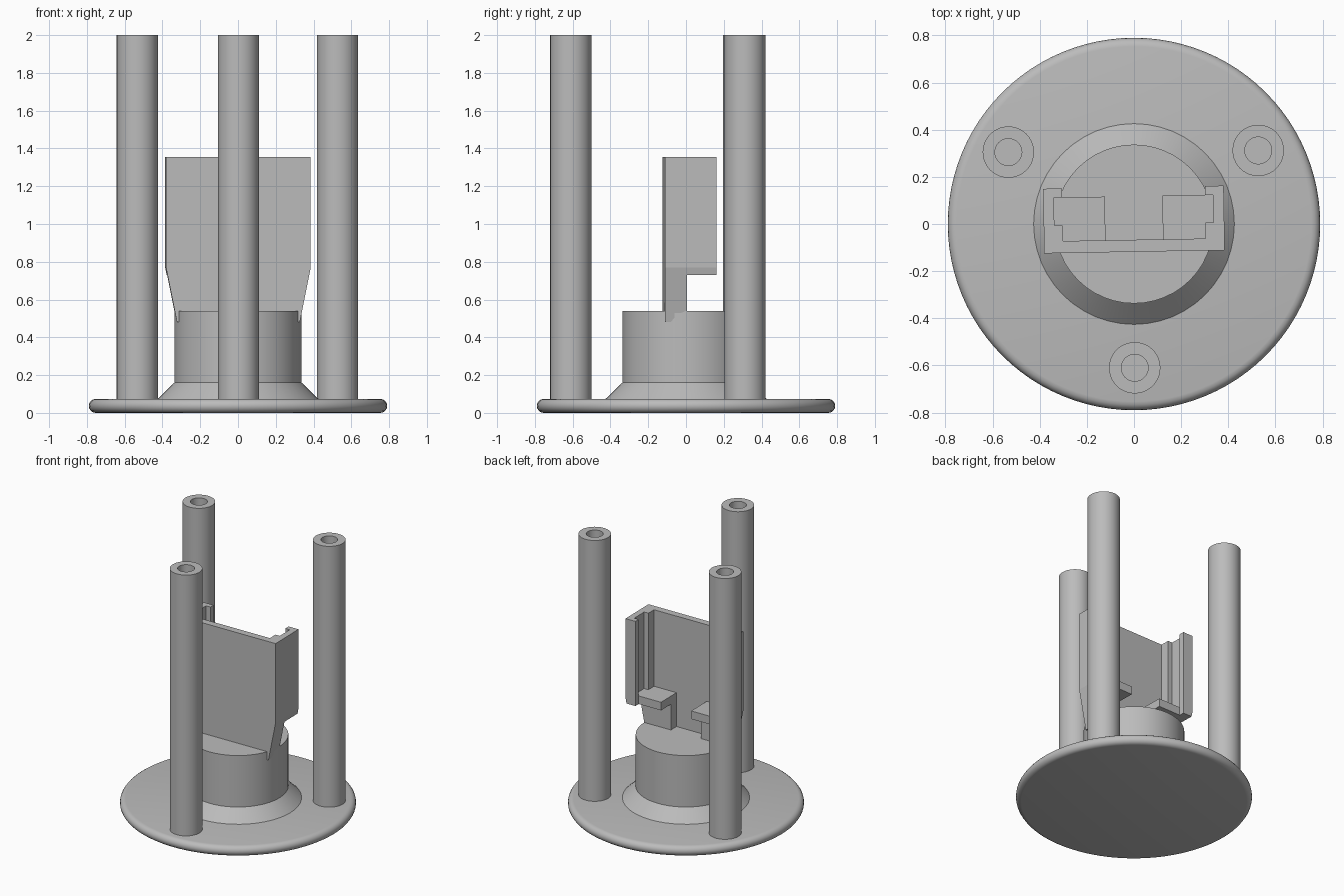
import bpy, bmesh, math
from mathutils import Vector

cube = bpy.data.objects.get("Cube")
if cube:
    bpy.data.objects.remove(cube)

GREY = (0.5, 0.5, 0.5, 1)
grey = bpy.data.materials.new("matte grey")
grey.use_nodes = True
grey.diffuse_color = GREY
grey.node_tree.nodes["Principled BSDF"].inputs["Base Color"].default_value = GREY


def finish(name, bm, smooth=False):
    bmesh.ops.remove_doubles(bm, verts=bm.verts, dist=1e-5)
    bmesh.ops.recalc_face_normals(bm, faces=bm.faces)
    mesh = bpy.data.meshes.new(name)
    bm.to_mesh(mesh)
    bm.free()
    mesh.materials.append(grey)
    obj = bpy.data.objects.new(name, mesh)
    bpy.context.collection.objects.link(obj)
    if smooth:
        bpy.ops.object.select_all(action="DESELECT")
        obj.select_set(True)
        bpy.context.view_layer.objects.active = obj
        bpy.ops.object.shade_smooth_by_angle(angle=math.radians(32))
    return obj


def lathe(name, profile, sides, x=0, y=0):
    """Spin a (radius, height) profile around the z axis."""
    bm = bmesh.new()
    verts = [bm.verts.new((r, 0, z)) for r, z in profile]
    edges = [bm.edges.new(pair) for pair in zip(verts, verts[1:])]
    bmesh.ops.spin(bm, geom=verts + edges, cent=(0, 0, 0), axis=(0, 0, 1),
                   angle=math.tau, steps=sides)
    obj = finish(name, bm, True)
    obj.location = (x, y, 0)
    return obj


def prism(name, outline, bottom, top):
    """Extrude an (x, y) outline upward, then trim it to the tapered sides."""
    bm = bmesh.new()
    face = bm.faces.new([bm.verts.new((x, y, bottom)) for x, y in outline])
    grown = bmesh.ops.extrude_face_region(bm, geom=[face])["geom"]
    bmesh.ops.translate(bm, vec=(0, 0, top - bottom),
                        verts=[v for v in grown if isinstance(v, bmesh.types.BMVert)])
    for side in (-1, 1):
        cut = bmesh.ops.bisect_plane(
            bm, geom=bm.verts[:] + bm.edges[:] + bm.faces[:], dist=1e-5,
            plane_co=(side * 0.385, 0, 0.78),
            plane_no=Vector((side * 0.3, 0, -0.06)).normalized(), clear_outer=True)
        rim = [e for e in cut["geom_cut"] if isinstance(e, bmesh.types.BMEdge)]
        if rim:
            bmesh.ops.holes_fill(bm, edges=rim)
    obj = finish(name, bm)
    obj.rotation_euler.z = math.radians(1)
    return obj


def rectangle(x0, x1, y0, y1):
    return [(x0, y0), (x1, y0), (x1, y1), (x0, y1)]


# Round base with a softened rim
EDGE = 0.037
rim = [(0.79 - EDGE + EDGE * math.cos(a), EDGE + EDGE * math.sin(a))
       for a in (math.radians(-90 + 22.5 * i) for i in range(9))]
lathe("base_disc", [(0, 0)] + rim + [(0, 2 * EDGE)], 96)

# Central pedestal with a flared foot
lathe("pedestal", [(0.43, 0.07), (0.337, 0.16), (0.337, 0.54), (0, 0.54)], 48)

# Three posts with blind holes in their tops
for name, x, y in (("left_post", 0.527, 0.312), ("right_post", -0.533, 0.305),
                   ("front_post", 0.003, -0.61)):
    lathe(name, [(0.109, 0.05), (0.109, 2), (0.057, 2), (0.057, 1.6), (0, 1.6)], 40, x, y)

# Holder: front plate, grooved side walls and returning lips
half = [(0.383, -0.118), (0.383, 0.156), (0.303, 0.156), (0.303, 0.118),
        (0.338, 0.118), (0.338, 0), (0.303, 0), (0.303, -0.067)]
prism("holder_frame", half + [(-x, y) for x, y in reversed(half)], 0.73, 1.355)

# Tapered apron joining the holder to the pedestal
prism("holder_apron", rectangle(-0.383, 0.383, -0.118, -0.067), 0.48, 0.73)

# Support legs and the ledges on top of them
for side, s in (("left", 1), ("right", -1)):
    inner, outer = sorted((s * 0.122, s * 0.383))
    prism(side + "_leg", rectangle(inner, outer, -0.067, 0), 0.53, 0.73)
    inner, outer = sorted((s * 0.122, s * 0.338))
    prism(side + "_ledge", rectangle(inner, outer, -0.067, 0.118), 0.73, 0.79)
